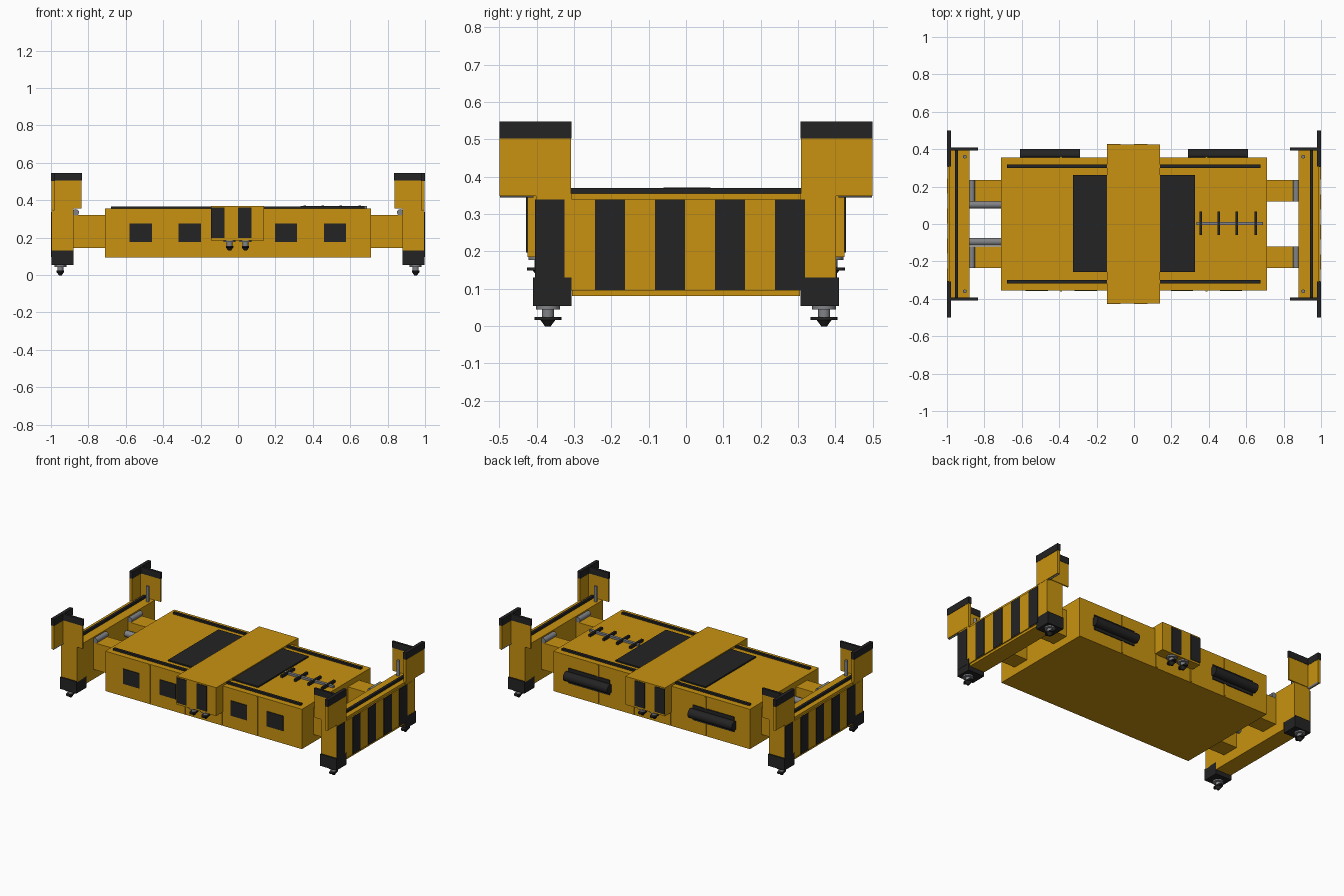
import bpy
from math import radians
from mathutils import Vector

cube = bpy.data.objects.get("Cube")
if cube:
    bpy.data.objects.remove(cube, do_unlink=True)


def material(name, rgb):
    m = bpy.data.materials.new(name)
    m.use_nodes = True
    m.diffuse_color = (*rgb, 1)
    m.node_tree.nodes["Principled BSDF"].inputs["Base Color"].default_value = (*rgb, 1)
    return m


YELLOW = material("safety yellow", (0.58, 0.29, 0.005))
BLACK = material("matt black", (0.017, 0.017, 0.017))
STEEL = material("grey steel", (0.22, 0.225, 0.24))


def box(name, x, y, z, mat):
    """Box from (min, max) ranges on each axis; ranges may be given reversed."""
    lo = Vector((min(x), min(y), min(z)))
    hi = Vector((max(x), max(y), max(z)))
    bpy.ops.mesh.primitive_cube_add(size=1, location=(lo + hi) / 2)
    ob = bpy.context.object
    ob.name = name
    for v in ob.data.vertices:
        v.co *= hi - lo
    ob.data.materials.append(mat)
    return ob


def rod(name, centre, radius, length, mat, axis="Z", tip=None, flat=1.0):
    """Cylinder, or a cone when the upper radius (tip) differs."""
    bpy.ops.mesh.primitive_cone_add(vertices=20, radius1=radius, depth=length,
                                    radius2=radius if tip is None else tip,
                                    location=centre)
    ob = bpy.context.object
    ob.name = name
    for v in ob.data.vertices:
        v.co.x *= flat
    if axis == "X":
        ob.rotation_euler.y = radians(90)
    elif axis == "Y":
        ob.rotation_euler.x = radians(90)
    ob.data.materials.append(mat)
    bpy.ops.object.shade_smooth_by_angle(angle=radians(40))
    return ob


def twistlock(name, x, y, top, s=1.0):
    """Steel collar and neck with a black locking head below."""
    rod(name + "_collar", (x, y, top - 0.004 * s), 0.032 * s, 0.01 * s, STEEL)
    rod(name + "_neck", (x, y, top - 0.018 * s), 0.016 * s, 0.03 * s, STEEL)
    rod(name + "_head", (x, y, top - 0.033 * s), 0.036 * s, 0.008 * s, BLACK, flat=0.55)
    rod(name + "_tip", (x, y, top - 0.046 * s), 0.007 * s, 0.018 * s, BLACK, tip=0.02 * s)


# Main body and central saddle
box("main_body", (-0.71, 0.71), (-0.355, 0.355), (0.095, 0.355), YELLOW)
box("saddle", (-0.145, 0.14), (-0.425, 0.425), (0.185, 0.37), YELLOW)

for s, side in ((-1, "front"), (1, "back")):
    # Saddle stripes and the locks hanging beneath its ends
    for x in (-0.145, 0.0):
        box("saddle_stripe_" + side, (x, x + 0.072), (s * 0.424, s * 0.428),
            (0.197, 0.362), BLACK)
    for x in (-0.045, 0.04):
        twistlock("saddle_lock_" + side, x, s * 0.39, 0.185)
    # Wall ribs and top rails
    for x in (-0.39, -0.135, 0.13, 0.387):
        box("wall_rib_" + side, (x - 0.006, x + 0.006), (s * 0.355, s * 0.36),
            (0.1, 0.352), YELLOW)
    box("top_rail_" + side, (-0.68, 0.675), (s * 0.3, s * 0.318), (0.355, 0.367), BLACK)

# Front inspection panels
for x in (-0.52, -0.258, 0.256, 0.518):
    box("front_panel", (x - 0.059, x + 0.059), (-0.359, -0.354), (0.178, 0.276), BLACK)

# Back cylinders on mounting plates, and top grip mats
for s in (-1, 1):
    box("back_panel", (s * 0.3, s * 0.6), (0.354, 0.361), (0.178, 0.276), BLACK)
    rod("back_cylinder", (s * 0.45, 0.37, 0.225), 0.03, 0.32, BLACK, "X")
    box("grip_mat", (s * 0.14, s * 0.325), (-0.257, 0.262), (0.355, 0.364), BLACK)

# Cable carrier on the left half of the top
box("carrier_bar", (0.335, 0.69), (-0.006, 0.012), (0.355, 0.368), STEEL)
for x in (0.357, 0.453, 0.55, 0.65):
    box("carrier_crossbar", (x - 0.007, x + 0.007), (-0.06, 0.066), (0.355, 0.371), BLACK)

# Hydraulic rams on the right end
for y in (-0.095, 0.103):
    rod("ram", (-0.8, y, 0.25), 0.02, 0.18, STEEL, "X")

for s, end in ((1, "left"), (-1, "right")):
    # Telescopic arms with pivot rollers
    for t in (-1, 1):
        box("arm_" + end, (s * 0.7, s * 0.89), (t * 0.12, t * 0.235), (0.145, 0.32), YELLOW)
        rod("arm_roller_" + end, (s * 0.867, t * 0.178, 0.335), 0.017, 0.115, STEEL, "Y")

    # End beam, painted outer plate and top strip
    box("end_beam_" + end, (s * 0.88, s * 0.99), (-0.306, 0.306), (0.08, 0.355), YELLOW)
    box("outer_plate_" + end, (s * 0.985, s * 0.997), (-0.402, 0.402), (0.095, 0.338), YELLOW)
    box("beam_strip_" + end, (s * 0.94, s * 0.957), (-0.395, 0.395), (0.355, 0.37), BLACK)
    for i in range(5):
        y = -0.405 + 0.161 * i
        box("end_stripe_" + end, (s * 0.994, s), (s * y, s * (y + 0.08)),
            (0.096, 0.338), BLACK)

    for t, side in ((-1, "front"), (1, "back")):
        tag = side + "_" + end
        # Corner post, boot and twistlock
        box("corner_post_" + tag, (s * 0.88, s * 0.996), (t * 0.305, t * 0.402),
            (0.125, 0.355), YELLOW)
        box("corner_boot_" + tag, (s * 0.88, s * 0.998), (t * 0.307, t * 0.41),
            (0.053, 0.13), BLACK)
        twistlock("corner_lock_" + tag, s * 0.95, t * 0.37, 0.053)
        # Corner guide: two upright plates with black caps
        box("guide_outer_" + tag, (s * 0.98, s * 0.998), (t * 0.308, t * 0.499),
            (0.348, 0.505), YELLOW)
        box("guide_outer_cap_" + tag, (s * 0.978, s), (t * 0.307, t * 0.5),
            (0.502, 0.547), BLACK)
        box("guide_inner_" + tag, (s * 0.837, s * 0.985), (t * 0.396, t * 0.406),
            (0.355, 0.508), YELLOW)
        box("guide_inner_cap_" + tag, (s * 0.835, s * 0.985), (t * 0.394, t * 0.408),
            (0.505, 0.547), BLACK)
        rod("guide_hinge_" + tag, (s * 0.986, t * 0.453, 0.351), 0.007, 0.09, STEEL, "Y")
        rod("guide_pin_" + tag, (s * 0.905, t * 0.36, 0.405), 0.01, 0.1, STEEL)
